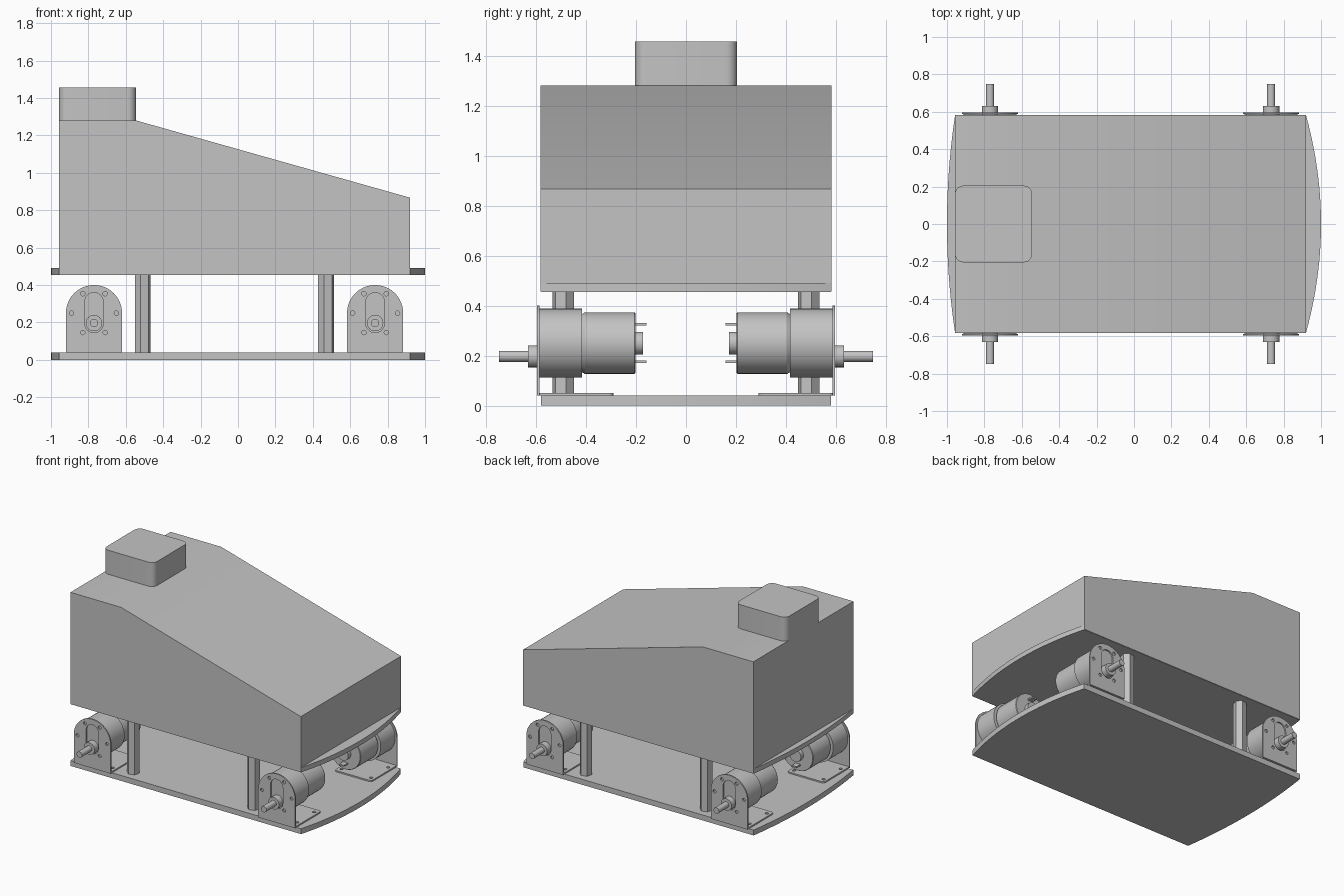
import bpy, bmesh, math
from mathutils import Matrix

if "Cube" in bpy.data.objects:
    bpy.data.objects.remove(bpy.data.objects["Cube"])

grey = bpy.data.materials.new("light_grey")
grey.diffuse_color = (0.55, 0.55, 0.55, 1)
grey.use_nodes = True
grey.node_tree.nodes["Principled BSDF"].inputs["Base Color"].default_value = grey.diffuse_color
UPRIGHT = Matrix.Rotation(math.pi / 2, 4, 'X')      # profile y becomes world z


def arc(cx, cy, r, a0=0, a1=360, n=24):
    """Points on an arc; a full circle leaves out the repeated end point."""
    steps = n if a1 - a0 == 360 else n + 1
    angles = [math.radians(a0 + (a1 - a0) * i / n) for i in range(steps)]
    return [(cx + r * math.cos(a), cy + r * math.sin(a)) for a in angles]


def rounded_rect(x0, y0, x1, y1, r):
    return (arc(x1 - r, y0 + r, r, -90, 0, 6) + arc(x1 - r, y1 - r, r, 0, 90, 6)
            + arc(x0 + r, y1 - r, r, 90, 180, 6) + arc(x0 + r, y0 + r, r, 180, 270, 6))


def clean(mesh):
    bm = bmesh.new()
    bm.from_mesh(mesh)
    bmesh.ops.remove_doubles(bm, verts=bm.verts, dist=1e-5)
    bmesh.ops.recalc_face_normals(bm, faces=bm.faces)
    bm.to_mesh(mesh)
    bm.free()


def slab(name, loops, lo, hi, place=Matrix(), upright=False):
    """Extrude an outline (further loops are holes) between lo and hi,
    along z, or along y when upright."""
    cu = bpy.data.curves.new(name, 'CURVE')
    cu.dimensions, cu.fill_mode, cu.extrude = '2D', 'BOTH', (hi - lo) / 2
    for pts in loops:
        sp = cu.splines.new('POLY')
        sp.points.add(len(pts) - 1)
        for p, (x, y) in zip(sp.points, pts):
            p.co = (x, y, 0, 1)
        sp.use_cyclic_u = True
    ob = bpy.data.objects.new(name, cu)
    bpy.context.collection.objects.link(ob)
    bpy.ops.object.select_all(action='DESELECT')
    ob.select_set(True)
    bpy.context.view_layer.objects.active = ob
    bpy.ops.object.convert(target='MESH')
    ob = bpy.context.view_layer.objects.active
    mid = (lo + hi) / 2
    shift = Matrix.Translation((0, mid, 0)) @ UPRIGHT if upright else Matrix.Translation((0, 0, mid))
    ob.data.transform(place @ shift)
    clean(ob.data)
    ob.data.materials.clear()
    ob.data.materials.append(grey)
    return ob


def lathe(name, profile, z, place, n=40):
    """Turn (radius, y) points about a y-parallel axis at height z."""
    bm = bmesh.new()
    rings = [[bm.verts.new((x, y, h)) for x, h in arc(0, z, r, n=n)] for r, y in profile]
    for a, b in zip(rings, rings[1:]):
        for i in range(n):
            j = (i + 1) % n
            bm.faces.new((a[i], a[j], b[j], b[i]))
    bm.faces.new(rings[0])
    bm.faces.new(rings[-1])
    me = bpy.data.meshes.new(name)
    bm.to_mesh(me)
    bm.free()
    me.transform(place)
    clean(me)
    me.materials.append(grey)
    bpy.context.collection.objects.link(bpy.data.objects.new(name, me))


# Two deck plates with bowed ends
W = 0.58
ys = [W * (i / 12 - 1) for i in range(25)]
deck = [(0.92 + 0.08 * (1 - (y / W) ** 2), y) for y in ys]
deck += [(-0.957 - 0.043 * (1 - (y / W) ** 2), y) for y in reversed(ys)]
slab("lower_deck", [deck], 0, 0.04)
slab("upper_deck", [deck], 0.455, 0.49)

# Sloped body shell and the block on its roof
slab("body", [[(-0.957, 0.457), (0.92, 0.457), (0.92, 0.867), (-0.545, 1.28), (-0.957, 1.28)]],
     -0.583, 0.583, upright=True)
slab("roof_block", [rounded_rect(-0.957, -0.205, -0.545, 0.205, 0.045)], 1.27, 1.457)

# Hexagonal standoffs between the decks
for x in (-0.509, 0.471):
    for y in (-0.491, 0.491):
        slab("standoff", [arc(x, y, 0.044, 15, 375, 6)], 0.04, 0.457)

# Four gear motors on angle brackets, shafts pointing outwards
for x in (-0.77, 0.733):
    for turn in (0, math.pi):
        place = Matrix.Translation((x, 0, 0)) @ Matrix.Rotation(turn, 4, 'Z')
        face = [(-0.15, 0.04), (0.15, 0.04)] + arc(0, 0.25, 0.15, 0, 180, 32)
        slot = arc(0, 0.31, 0.05, 0, 180, 12) + arc(0, 0.195, 0.05, 180, 359.9, 12)
        screws = [arc(0.12 * math.cos(k * math.pi / 3), 0.25 + 0.12 * math.sin(k * math.pi / 3),
                      0.012, n=12) for k in range(6)]
        slab("bracket_face", [face, slot] + screws, 0.587, 0.597, place, True)
        holes = [arc(hx, hy, 0.012, n=12) for hx in (-0.12, 0.12) for hy in (0.33, 0.53)]
        slab("bracket_foot", [rounded_rect(-0.15, 0.29, 0.15, 0.59, 0.02)] + holes,
             0.04, 0.05, place)
        lathe("gearbox", [(0.138, 0.417), (0.138, 0.586)], 0.25, place)
        lathe("motor_can", [(0.045, 0.172), (0.045, 0.203), (0.12, 0.203), (0.123, 0.207),
                            (0.123, 0.405), (0.114, 0.42)], 0.25, place)
        lathe("shaft", [(0.044, 0.58), (0.044, 0.632), (0.022, 0.632), (0.022, 0.748)],
              0.197, place, 24)
        for z in (0.175, 0.325):
            slab("terminal", [[(-0.02, z - 0.005), (0.02, z - 0.005),
                               (0.02, z + 0.005), (-0.02, z + 0.005)]], 0.158, 0.21, place, True)

# Smooth the round parts, keep edges sharp
bpy.ops.object.select_all(action='SELECT')
bpy.ops.object.shade_smooth_by_angle(angle=math.radians(30))
